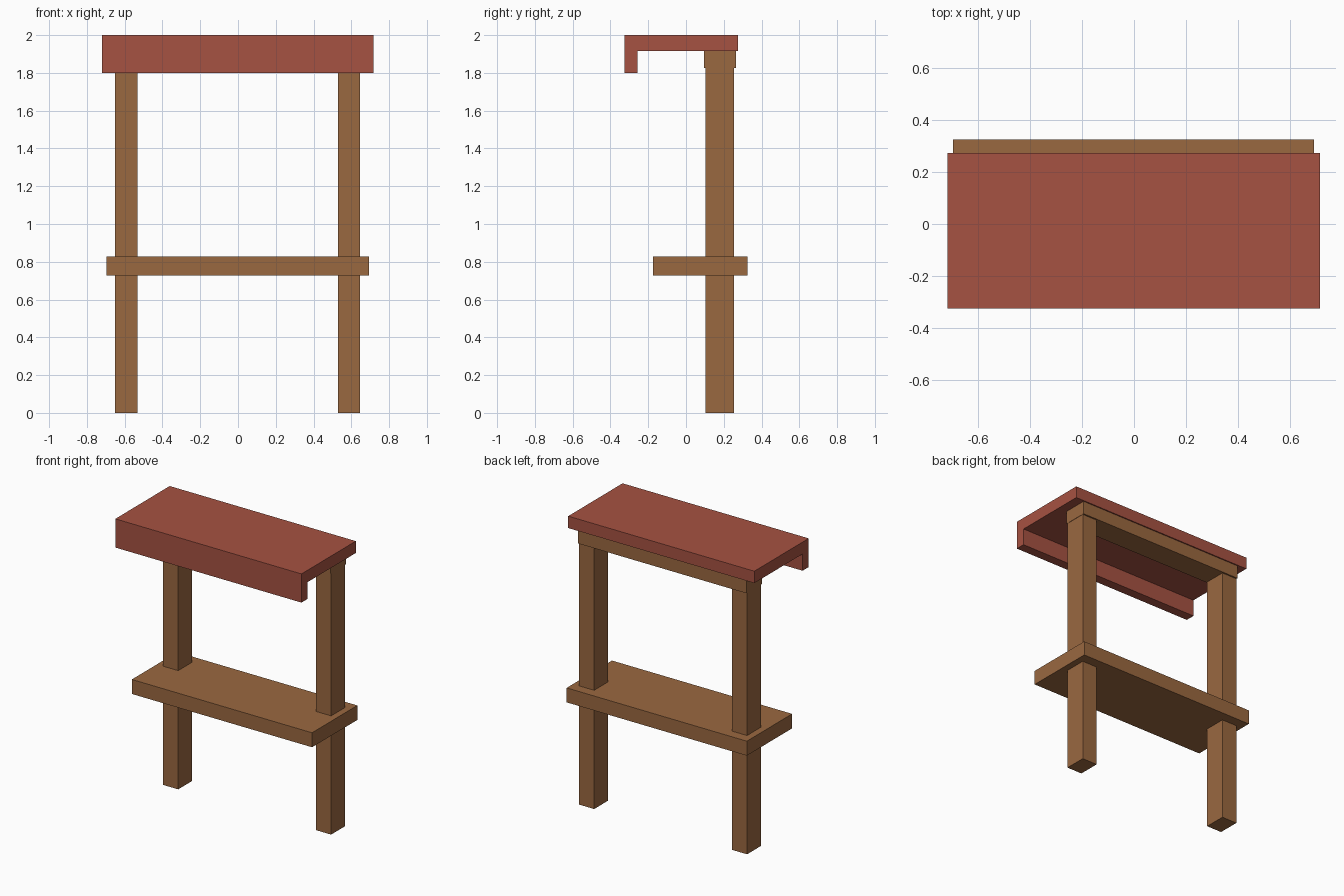
import bpy, bmesh

if "Cube" in bpy.data.objects:
    bpy.data.objects.remove(bpy.data.objects["Cube"])


def material(name, rgb):
    m = bpy.data.materials.new(name)
    m.diffuse_color = (*rgb, 1.0)
    m.use_nodes = True
    m.node_tree.nodes["Principled BSDF"].inputs["Base Color"].default_value = m.diffuse_color
    return m


wood = material("brown wood", (0.323, 0.138, 0.051))
red = material("red roof", (0.381, 0.084, 0.054))


def finish(name, bm, mat):
    bmesh.ops.recalc_face_normals(bm, faces=bm.faces)
    mesh = bpy.data.meshes.new(name)
    bm.to_mesh(mesh)
    bm.free()
    mesh.materials.append(mat)
    bpy.context.collection.objects.link(bpy.data.objects.new(name, mesh))


def extrude_x(name, profile, x0, x1, mat):
    """Extrude a (y, z) profile from x0 to x1."""
    bm = bmesh.new()
    face = bm.faces.new([bm.verts.new((x0, y, z)) for y, z in profile])
    ext = bmesh.ops.extrude_face_region(bm, geom=[face])
    verts = [v for v in ext["geom"] if isinstance(v, bmesh.types.BMVert)]
    bmesh.ops.translate(bm, verts=verts, vec=(x1 - x0, 0, 0))
    finish(name, bm, mat)


def box(name, x0, x1, y0, y1, z0, z1, mat):
    extrude_x(name, [(y0, z0), (y1, z0), (y1, z1), (y0, z1)], x0, x1, mat)


# Two upright posts
for name, x0, x1 in (("left_post", -0.65, -0.533), ("right_post", 0.53, 0.647)):
    box(name, x0, x1, 0.102, 0.255, 0.0, 1.88, wood)

# Beam across the post tops, and the counter shelf
box("top_beam", -0.652, 0.649, 0.095, 0.266, 1.825, 1.917, wood)
box("counter_shelf", -0.697, 0.693, -0.174, 0.325, 0.727, 0.828, wood)

# Roof slab with a front lip hanging down
extrude_x("roof", [(-0.325, 1.8), (-0.258, 1.8), (-0.258, 1.917),
                   (0.274, 1.917), (0.274, 2.0), (-0.325, 2.0)],
          -0.719, 0.717, red)
